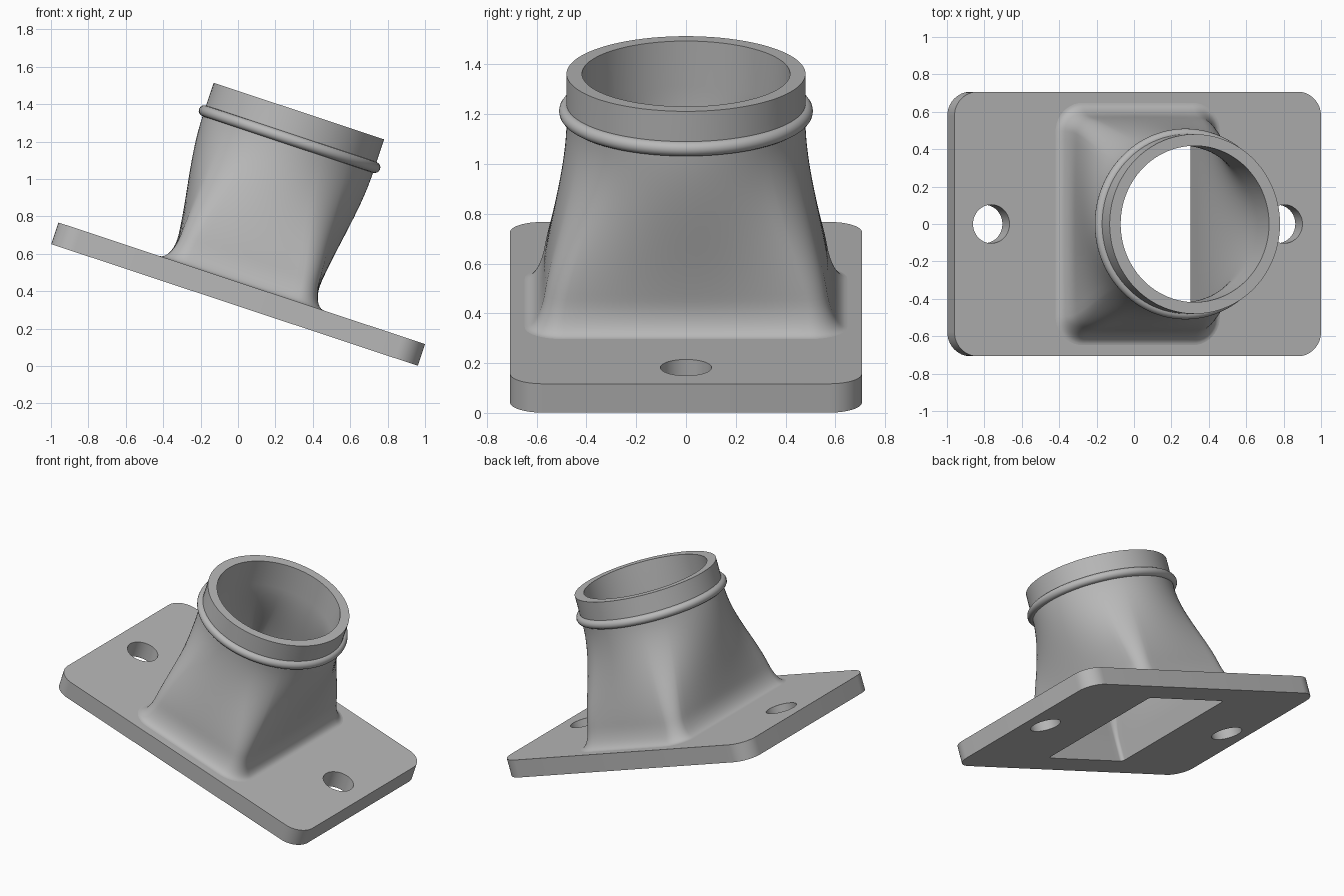
import bpy, bmesh
from math import sin, cos, sqrt, pi, radians
from mathutils import Matrix

cube = bpy.data.objects.get("Cube")
if cube:
    bpy.data.objects.remove(cube, do_unlink=True)

# One plain grey for everything
grey = bpy.data.materials.new("plain_grey")
grey.use_nodes = True
colour = (0.48, 0.48, 0.48, 1)
grey.diffuse_color = colour
grey.node_tree.nodes["Principled BSDF"].inputs["Base Color"].default_value = colour

# Main dimensions, in a frame whose origin is the centre of the plate's top face
TILT = Matrix.Translation((0.02, 0, 0.442)) @ Matrix.Rotation(radians(18.35), 4, 'Y')
THICK, HEIGHT, LOFT_END = 0.122, 0.97, 0.78
OUT_R, IN_R = 0.48, 0.418
FLARE, FLARE_HEIGHT = 0.068, 0.14


def finish(name, bm):
    bmesh.ops.recalc_face_normals(bm, faces=bm.faces)
    bm.transform(TILT)
    mesh = bpy.data.meshes.new(name)
    bm.to_mesh(mesh)
    bm.free()
    mesh.materials.append(grey)
    obj = bpy.data.objects.new(name, mesh)
    bpy.context.collection.objects.link(obj)
    bpy.ops.object.select_all(action='DESELECT')
    obj.select_set(True)
    bpy.context.view_layer.objects.active = obj
    bpy.ops.object.shade_smooth_by_angle(angle=radians(35))
    return obj


def quadrant(hx, hy, corner, radius, blend):
    """A quarter outline from +x to +y, between rounded rectangle and circle."""
    pts = []
    a0, a1 = radians(43), radians(65)
    sx, sy = hx - corner, hy - corner
    for i in range(10):
        t = i / 10
        pts.append((hx, sy * t, a0 * t))
    for i in range(10):
        t = i / 10
        pts.append((sx + corner * cos(t * pi / 2), sy + corner * sin(t * pi / 2),
                    a0 + (a1 - a0) * t))
    for i in range(9):
        t = i / 8
        pts.append((sx * (1 - t), hy, a1 + (pi / 2 - a1) * t))
    return [(x + (radius * cos(a) - x) * blend, y + (radius * sin(a) - y) * blend)
            for x, y, a in pts]


def outline(hx, hy, corner, radius=1, blend=0):
    """The full closed outline, mirrored from one quarter."""
    q = quadrant(hx, hy, corner, radius, blend)
    half = q + [(-x, y) for x, y in q[-2::-1]]
    return half + [(x, -y) for x, y in half[-2:0:-1]]


def smooth(t):
    t = min(max(t, 0), 1)
    return t * t * (3 - 2 * t)


def outer(z):
    k = max(0, 1 - z / FLARE_HEIGHT)
    f = FLARE * (1 - sqrt(1 - k * k))
    return outline(0.395 + f, 0.58 + f, 0.085 + f, OUT_R, smooth(z / LOFT_END))


def inner(z):
    return outline(0.337, 0.52, 0.025, IN_R, smooth(z / LOFT_END))


def add_loop(bm, pts, z):
    return [bm.verts.new((x, y, z)) for x, y in pts]


def bridge(bm, a, b):
    for i in range(len(a)):
        j = (i + 1) % len(a)
        bm.faces.new((a[i], a[j], b[j], b[i]))


# Base plate: rounded outline with two bolt holes and the duct opening
def bolt_hole(cx, r=0.103, n=48):
    return [(cx + r * cos(2 * pi * i / n), r * sin(2 * pi * i / n)) for i in range(n)]


def rounded_plate(hx, hy, r, n=12):
    pts = []
    for q, (sx, sy) in enumerate(((1, 1), (-1, 1), (-1, -1), (1, -1))):
        for i in range(n + 1):
            a = (q + i / n) * pi / 2
            pts.append((sx * (hx - r) + r * cos(a), sy * (hy - r) + r * sin(a)))
    return pts


bm = bmesh.new()
shapes = [rounded_plate(1.0325, 0.707, 0.13), bolt_hole(-0.825), bolt_hole(0.825), inner(0)]
walls = []
for z in (0, -THICK):
    loops = [add_loop(bm, s, z) for s in shapes]
    edges = [bm.edges.new((l[i - 1], l[i])) for l in loops for i in range(len(l))]
    bmesh.ops.triangle_fill(bm, edges=edges, use_beauty=True, normal=(0, 0, 1))
    walls.append(loops)
for top, bottom in zip(*walls):
    bridge(bm, top, bottom)
finish("base_plate", bm)

# Duct: rectangle-to-round transition with wall thickness and open ends
bm = bmesh.new()
flare_z = [FLARE_HEIGHT * (i / 10) ** 2 for i in range(10)]
loft_z = [FLARE_HEIGHT + (LOFT_END - FLARE_HEIGHT) * i / 24 for i in range(25)]
levels = flare_z + loft_z + [HEIGHT]
rings = [add_loop(bm, outer(z), z) for z in levels]
rings += [add_loop(bm, inner(z), z) for z in reversed(levels)]
for a, b in zip(rings, rings[1:]):
    bridge(bm, a, b)
finish("transition_duct", bm)

# Retaining bead around the spigot
bm = bmesh.new()
loops = []
for i in range(96):
    a = 2 * pi * i / 96
    loop = []
    for j in range(16):
        b = 2 * pi * j / 16
        r = OUT_R + 0.03 * cos(b)
        loop.append(bm.verts.new((r * cos(a), r * sin(a), 0.812 + 0.03 * sin(b))))
    loops.append(loop)
for i in range(96):
    bridge(bm, loops[i - 1], loops[i])
finish("retaining_bead", bm)
